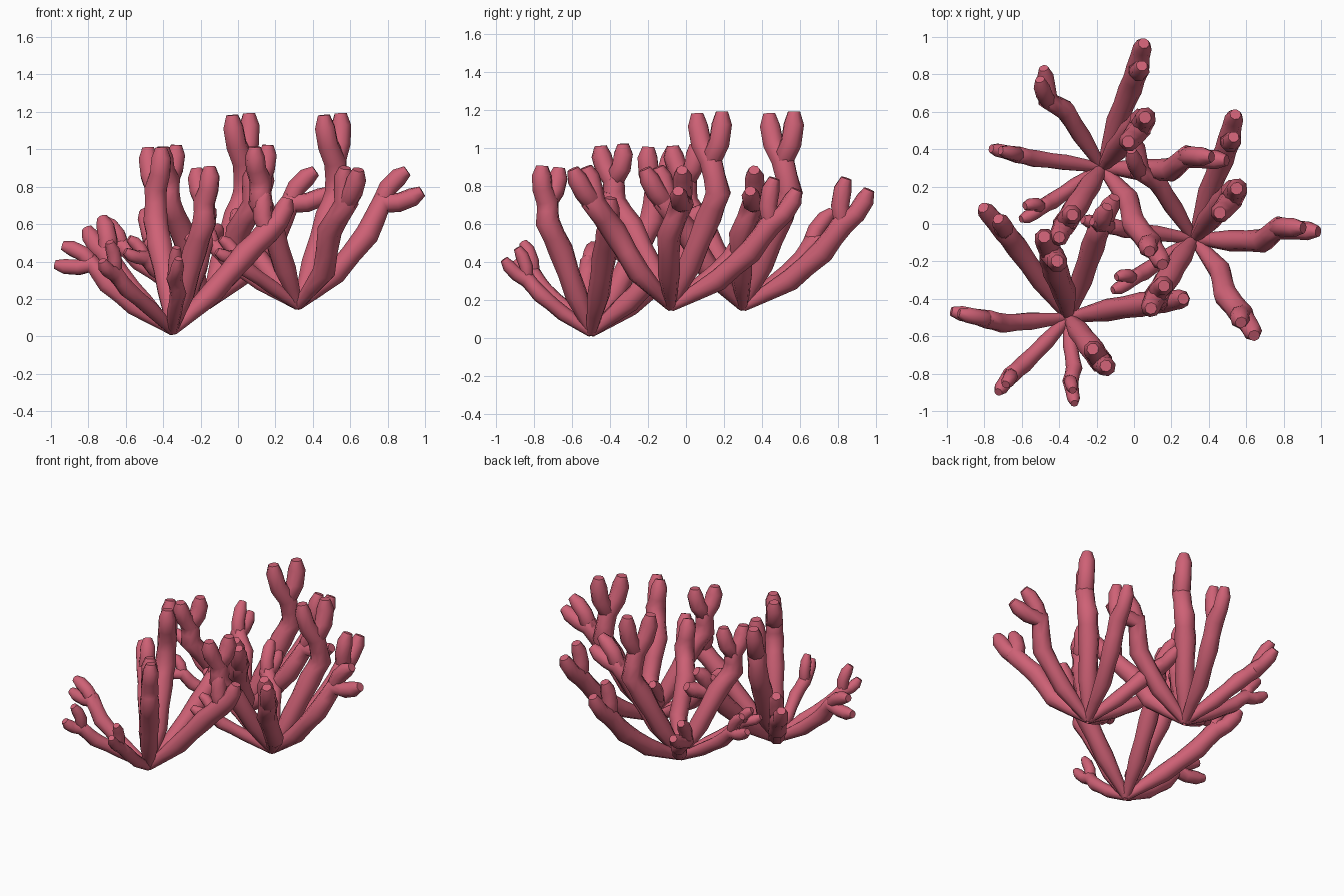
import bpy, bmesh, math
from mathutils import Vector

if "Cube" in bpy.data.objects:
    bpy.data.objects.remove(bpy.data.objects["Cube"])

coral = bpy.data.materials.new("coral pink")
coral.diffuse_color = (0.62, 0.12, 0.18, 1)
coral.use_nodes = True
coral.node_tree.nodes["Principled BSDF"].inputs["Base Color"].default_value = coral.diffuse_color
SIDES = 8
THICK = 1.1


def tube(bm, pts, radii):
    """Faceted tube through pts with one radius per point."""
    rings = []
    n = len(pts)
    ref = Vector((0.31, -0.83, 0.2))
    for i, p in enumerate(pts):
        d = Vector((0, 0, 0))
        if i > 0:
            d += (p - pts[i - 1]).normalized()
        if i < n - 1:
            d += (pts[i + 1] - p).normalized()
        d.normalize()
        u = (ref - d * ref.dot(d)).normalized()
        ref = u
        v = d.cross(u)
        ring = []
        for k in range(SIDES):
            a = 2 * math.pi * k / SIDES
            ring.append(bm.verts.new(p + (u * math.cos(a) + v * math.sin(a)) * radii[i]))
        rings.append(ring)
    for a, b in zip(rings, rings[1:]):
        for k in range(SIDES):
            j = (k + 1) % SIDES
            bm.faces.new((a[k], a[j], b[j], b[k]))
    bm.faces.new(rings[0][::-1])
    bm.faces.new(rings[-1])


def with_tip(pts, radii, tip, axis, r):
    """Extend a path by a blunt finger that spreads early, then follows the axis."""
    start = pts[-1]
    d = tip - start
    along = axis * d.dot(axis)
    side = d - along
    end = tip + axis * 0.018
    mids = [start + along * 0.38 + side * 0.72, start + along * 0.8 + side * 0.97, end]
    return pts + mids, radii + [r * 1.03, r, r * 0.6]


def grow(name, base, r, path, tip_a, tip_b):
    """One branch: a knobbly stem from the base, forking into two fingers."""
    r *= THICK
    base = Vector(base)
    nodes = [base] + [base + Vector(p) for p in path]
    node_r = [0.027] + [r * (1.02, 1.12, 1.1, 1.0)[i] for i in range(len(path))]
    stem, radii = [nodes[0]], [node_r[0]]
    for i in range(1, len(nodes)):
        # slight waist between knobs
        stem += [nodes[i - 1].lerp(nodes[i], 0.5), nodes[i]]
        radii += [(node_r[i - 1] + node_r[i]) * (0.5 if i == 1 else 0.46), node_r[i]]
    a, b = base + Vector(tip_a), base + Vector(tip_b)
    axis = ((a + b) / 2 - stem[-1]).normalized()
    bm = bmesh.new()
    tube(bm, *with_tip(stem, radii, a, axis, r * 0.88))
    fork = [stem[-2].lerp(stem[-1], 0.6), stem[-1]]
    tube(bm, *with_tip(fork, [r * 0.6, r * 0.95], b, axis, r * 0.88))
    bmesh.ops.recalc_face_normals(bm, faces=bm.faces)
    me = bpy.data.meshes.new(name)
    bm.to_mesh(me)
    bm.free()
    me.materials.append(coral)
    ob = bpy.data.objects.new(name, me)
    bpy.context.collection.objects.link(ob)
    ob.select_set(True)
    bpy.context.view_layer.objects.active = ob


# two matching colonies, right and back
for side, b in (("right", (0.32, -0.08, 0.165)), ("back", (-0.17, 0.3, 0.165))):
    grow(side + "_east_branch", b, 0.052,
         [(.2, -.01, .17), (.37, -.01, .38), (.45, .06, .55)], (.65, .04, .6), (.57, .06, .71))
    grow(side + "_tall_branch", b, 0.058,
         [(.08, .1, .22), (.16, .2, .47), (.21, .25, .6), (.2, .21, .77)],
         (.14, .14, 1.0), (.23, .27, 1.01))
    grow(side + "_north_branch", b, 0.052,
         [(.08, .25, .14), (.15, .42, .29), (.19, .53, .44)], (.22, .66, .6), (.21, .54, .66))
    grow(side + "_northwest_branch", b, 0.045,
         [(-.11, .17, .12), (-.2, .31, .24), (-.29, .36, .33)], (-.31, .52, .4), (-.33, .46, .49))
    grow(side + "_west_branch", b, 0.039,
         [(-.2, .03, .12), (-.36, .05, .23), (-.45, .07, .32)], (-.58, .1, .36), (-.53, .09, .45))
    grow(side + "_southwest_branch", b, 0.036,
         [(-.14, -.09, .1), (-.27, -.18, .19), (-.33, -.21, .26)], (-.42, -.27, .28), (-.4, -.2, .35))
    grow(side + "_south_branch", b, 0.055,
         [(-.07, -.1, .2), (-.14, -.21, .42), (-.2, -.3, .55), (-.2, -.3, .67)],
         (-.23, -.37, .83), (-.16, -.25, .84))
    grow(side + "_southeast_branch", b, 0.054,
         [(.14, -.17, .18), (.17, -.3, .4), (.26, -.41, .55)], (.25, -.44, .72), (.32, -.51, .71))

# front colony, turned and leaning
f = (-0.35, -0.5, 0.03)
grow("front_west_branch", f, 0.044,
     [(-.21, -.02, .13), (-.35, -.03, .25), (-.43, -.01, .36)], (-.61, .03, .35), (-.57, .02, .45))
grow("front_southwest_branch", f, 0.039,
     [(-.12, -.13, .12), (-.24, -.25, .22), (-.31, -.31, .31)], (-.37, -.39, .36), (-.33, -.35, .46))
grow("front_south_branch", f, 0.036,
     [(.01, -.15, .1), (.03, -.27, .2), (.01, -.34, .28)], (.03, -.45, .37), (.02, -.38, .43))
grow("front_southeast_branch", f, 0.055,
     [(.06, -.08, .2), (.12, -.16, .43), (.17, -.23, .58), (.17, -.23, .69)],
     (.2, -.26, .86), (.13, -.17, .85))
grow("front_east_branch", f, 0.054,
     [(.21, .04, .2), (.39, .07, .41), (.51, .09, .53)], (.61, .1, .69), (.49, .1, .72))
grow("front_northeast_branch", f, 0.052,
     [(.07, .2, .16), (.13, .38, .35), (.17, .5, .5)], (.24, .63, .54), (.2, .58, .64))
grow("front_tall_branch", f, 0.058,
     [(-.02, .13, .22), (-.07, .25, .46), (-.09, .32, .59), (-.09, .34, .76)],
     (-.06, .3, .96), (-.13, .43, .96))
grow("front_northwest_branch", f, 0.052,
     [(-.15, .2, .14), (-.28, .38, .29), (-.35, .47, .41)], (-.45, .58, .53), (-.37, .52, .59))

bpy.ops.object.shade_smooth_by_angle(angle=math.radians(50))
